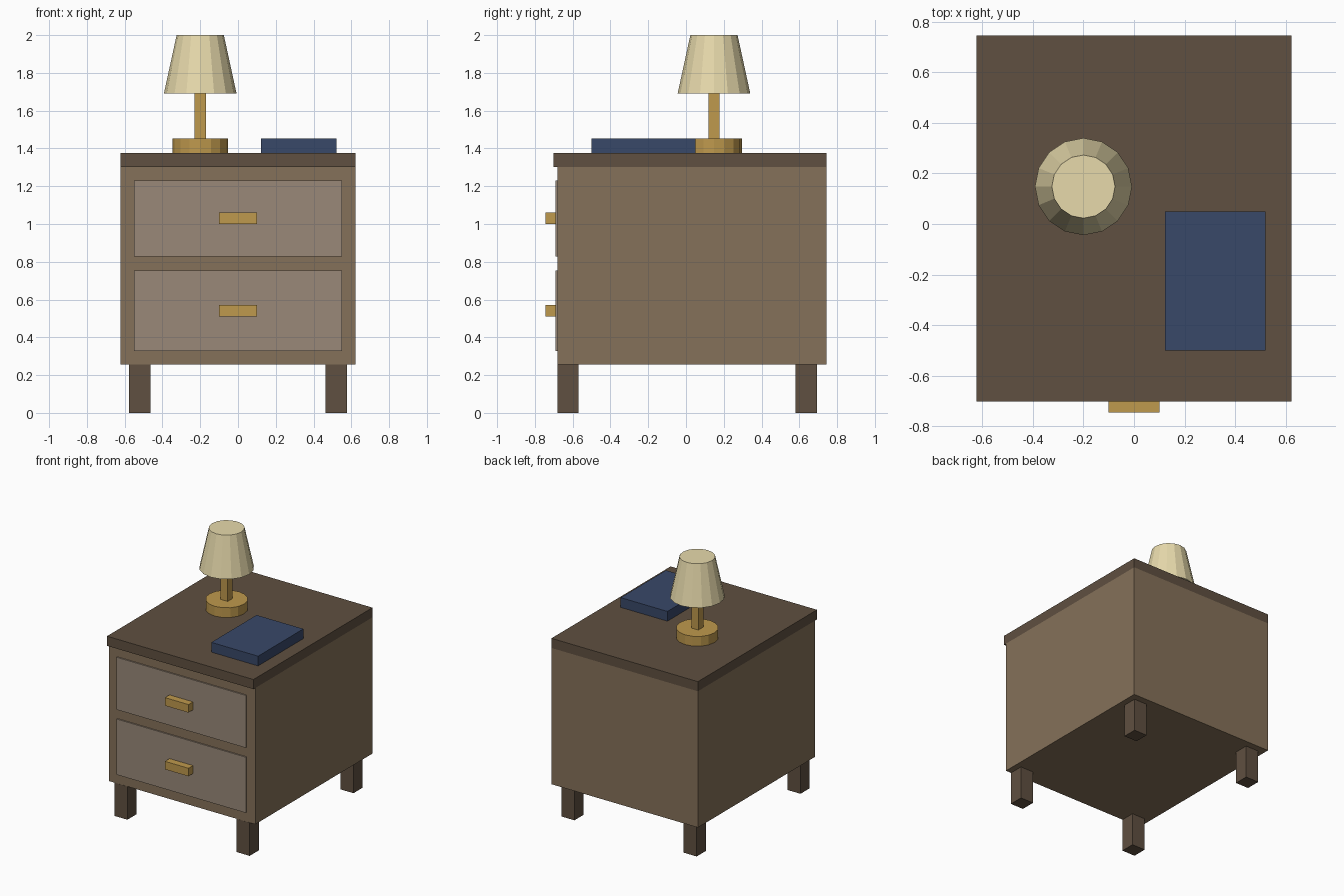
import bpy

if "Cube" in bpy.data.objects:
    bpy.data.objects.remove(bpy.data.objects["Cube"])


def material(name, color):
    m = bpy.data.materials.new(name)
    m.diffuse_color = (*color, 1)
    m.use_nodes = True
    m.node_tree.nodes["Principled BSDF"].inputs["Base Color"].default_value = m.diffuse_color
    return m


wood = material("wood", (0.235, 0.165, 0.10))
dark_wood = material("dark_wood", (0.115, 0.08, 0.052))
panel = material("drawer_panel", (0.32, 0.25, 0.19))
brass = material("brass", (0.52, 0.32, 0.075))
blue = material("book_blue", (0.04, 0.065, 0.14))
cream = material("shade_cream", (0.80, 0.70, 0.41))


def box(name, x, y, z, mat):
    """Box from (min, max) ranges on each axis."""
    verts = [(a, b, c) for a in x for b in y for c in z]
    faces = [(0, 1, 3, 2), (4, 6, 7, 5), (0, 4, 5, 1),
             (2, 3, 7, 6), (0, 2, 6, 4), (1, 5, 7, 3)]
    mesh = bpy.data.meshes.new(name)
    mesh.from_pydata(verts, [], faces)
    mesh.materials.append(mat)
    ob = bpy.data.objects.new(name, mesh)
    bpy.context.collection.objects.link(ob)
    return ob


def cone(name, r1, r2, z1, z2, mat):
    """16-sided lamp part standing on the lamp axis."""
    bpy.ops.mesh.primitive_cone_add(vertices=16, radius1=r1, radius2=r2, depth=z2 - z1,
                                    location=(LX, LY, (z1 + z2) / 2))
    ob = bpy.context.object
    ob.name = name
    ob.data.materials.append(mat)


# Cabinet and overhanging top
box("cabinet", (-0.623, 0.623), (-0.68, 0.745), (0.255, 1.303), wood)
box("table_top", (-0.623, 0.623), (-0.702, 0.745), (1.303, 1.377), dark_wood)

# Legs
for side, x in (("left", -0.52), ("right", 0.52)):
    for end, y in (("front", -0.625), ("back", 0.637)):
        box(f"{end}_{side}_leg", (x - 0.056, x + 0.056), (y - 0.056, y + 0.056),
            (0, 0.255), dark_wood)

# Drawer fronts with bar handles
for name, z1, z2, hz in (("lower", 0.327, 0.755, 0.54), ("upper", 0.827, 1.23, 1.03)):
    box(f"{name}_drawer", (-0.55, 0.55), (-0.69, -0.67), (z1, z2), panel)
    box(f"{name}_handle", (-0.10, 0.10), (-0.745, -0.685), (hz - 0.031, hz + 0.031), brass)

# Book
box("book", (0.123, 0.521), (-0.50, 0.05), (1.377, 1.452), blue)

# Table lamp
LX, LY = -0.20, 0.148
cone("lamp_base", 0.148, 0.148, 1.377, 1.452, brass)
box("lamp_stem", (LX - 0.03, LX + 0.03), (LY - 0.03, LY + 0.03), (1.452, 1.70), brass)
cone("lamp_shade", 0.192, 0.125, 1.692, 2.0, cream)
